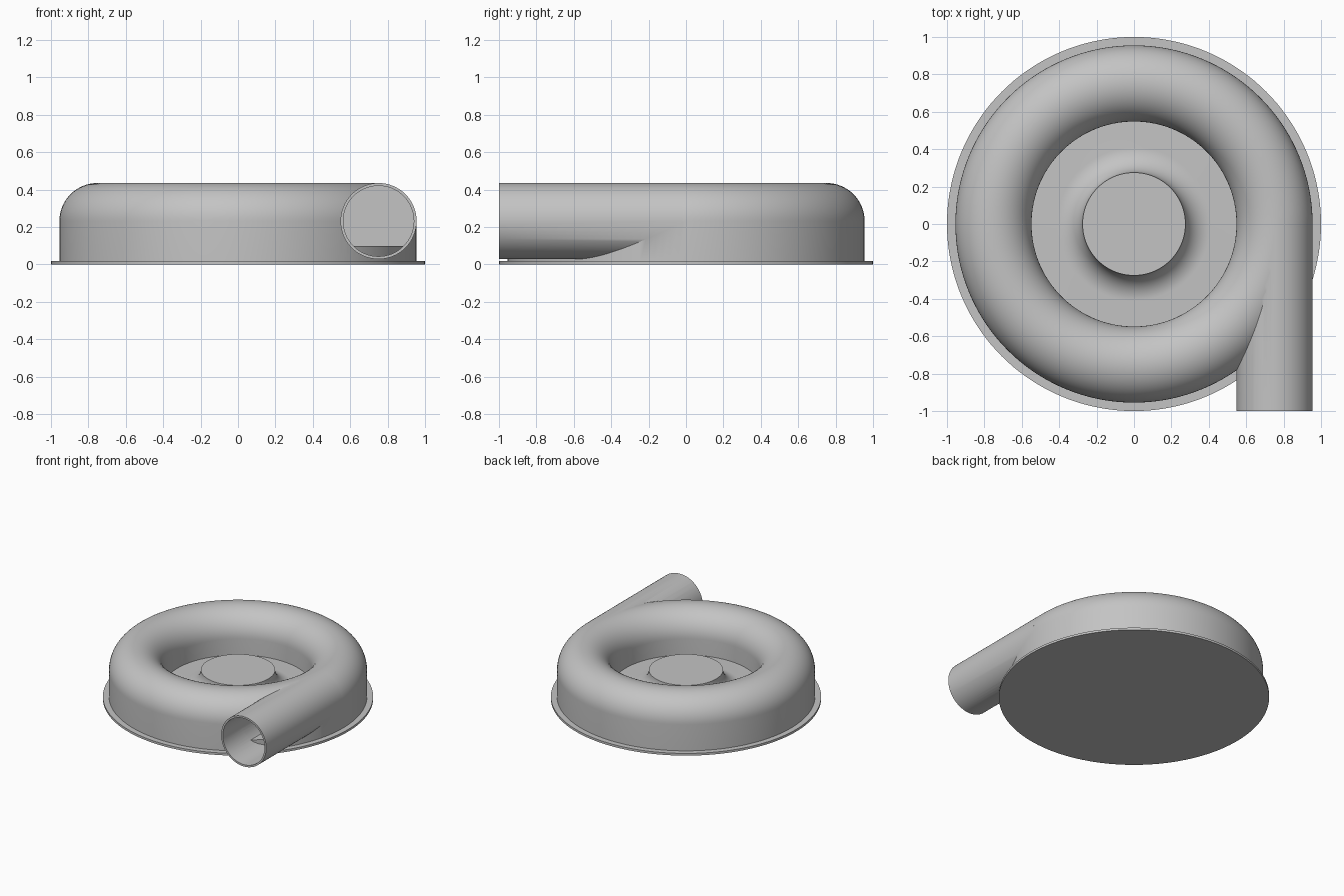
import bpy, bmesh, math
from mathutils import Matrix, Vector

cube = bpy.data.objects.get("Cube")
if cube:
    bpy.data.objects.remove(cube, do_unlink=True)

grey = bpy.data.materials.new("light_grey")
grey.use_nodes = True
colour = (0.55, 0.55, 0.55, 1)
grey.diffuse_color = colour
grey.node_tree.nodes["Principled BSDF"].inputs["Base Color"].default_value = colour

SEGMENTS = 144
MID_R, MID_Z, TUBE_R, WALL = 0.7515, 0.232, 0.2035, 0.015


def finish(name, bm):
    bmesh.ops.remove_doubles(bm, verts=bm.verts, dist=1e-5)
    bmesh.ops.recalc_face_normals(bm, faces=bm.faces)
    mesh = bpy.data.meshes.new(name)
    bm.to_mesh(mesh)
    bm.free()
    mesh.materials.append(grey)
    obj = bpy.data.objects.new(name, mesh)
    bpy.context.collection.objects.link(obj)
    return obj


def lathe(name, profile, closed=False):
    """Spin an (r, z) profile around the z axis."""
    bm = bmesh.new()
    verts = [bm.verts.new((r, 0, z)) for r, z in profile]
    pairs = list(zip(verts, verts[1:]))
    if closed:
        pairs.append((verts[-1], verts[0]))
    edges = [bm.edges.new(p) for p in pairs]
    bmesh.ops.spin(bm, geom=verts + edges, cent=(0, 0, 0), axis=(0, 0, 1),
                   angle=math.tau, steps=SEGMENTS, use_merge=True)
    return finish(name, bm)


def arc(r, z, radius, start, end, steps):
    angles = [math.radians(start + (end - start) * i / steps) for i in range(steps + 1)]
    return [(r + radius * math.cos(a), z + radius * math.sin(a)) for a in angles]


def ring(name, radius, bottom):
    """Arched ring: half-round crown on two straight walls."""
    crown = arc(MID_R, MID_Z, radius, 180, 0, 32)
    profile = [(MID_R - radius, bottom)] + crown + [(MID_R + radius, bottom)]
    return lathe(name, profile, closed=True)


def pipe(name, radius, front, back):
    bm = bmesh.new()
    place = Matrix.Translation((MID_R, (front + back) / 2, MID_Z)) @ Matrix.Rotation(math.pi / 2, 4, "X")
    bmesh.ops.create_cone(bm, cap_ends=True, segments=64, radius1=radius, radius2=radius,
                          depth=back - front, matrix=place)
    return finish(name, bm)


def combine(target, other, operation):
    mod = target.modifiers.new(operation, "BOOLEAN")
    mod.operation, mod.object, mod.solver = operation, other, "EXACT"
    bpy.context.view_layer.objects.active = target
    bpy.ops.object.modifier_apply(modifier=mod.name)
    bpy.data.objects.remove(other, do_unlink=True)


def smooth(obj):
    bpy.ops.object.select_all(action="DESELECT")
    obj.select_set(True)
    bpy.context.view_layer.objects.active = obj
    bpy.ops.object.shade_smooth_by_angle(angle=math.radians(30))


# Hollow spiral casing with its tangential outlet pipe
casing = ring("casing", TUBE_R, 0.01)
combine(casing, pipe("outlet", TUBE_R, -1.0, -0.02), "UNION")
combine(casing, ring("casing_void", TUBE_R - WALL, -0.05), "DIFFERENCE")
combine(casing, pipe("outlet_void", TUBE_R - WALL, -1.1, -0.03), "DIFFERENCE")

# Base flange
flange = lathe("base_flange", [(0, 0), (1, 0), (1, 0.018), (0, 0.018)])

# Raised floor with a flared central hub
FILLET, HUB_R, FLOOR_Z = 0.135, 0.275, 0.1
flare = arc(HUB_R + FILLET, FLOOR_Z + FILLET, FILLET, 180, 270, 16)
hub = lathe("hub_floor", [(0, FLOOR_Z + FILLET)] + flare
            + [(0.947, FLOOR_Z), (0.947, 0.012), (0, 0.012)])

for part in (casing, flange, hub):
    smooth(part)
